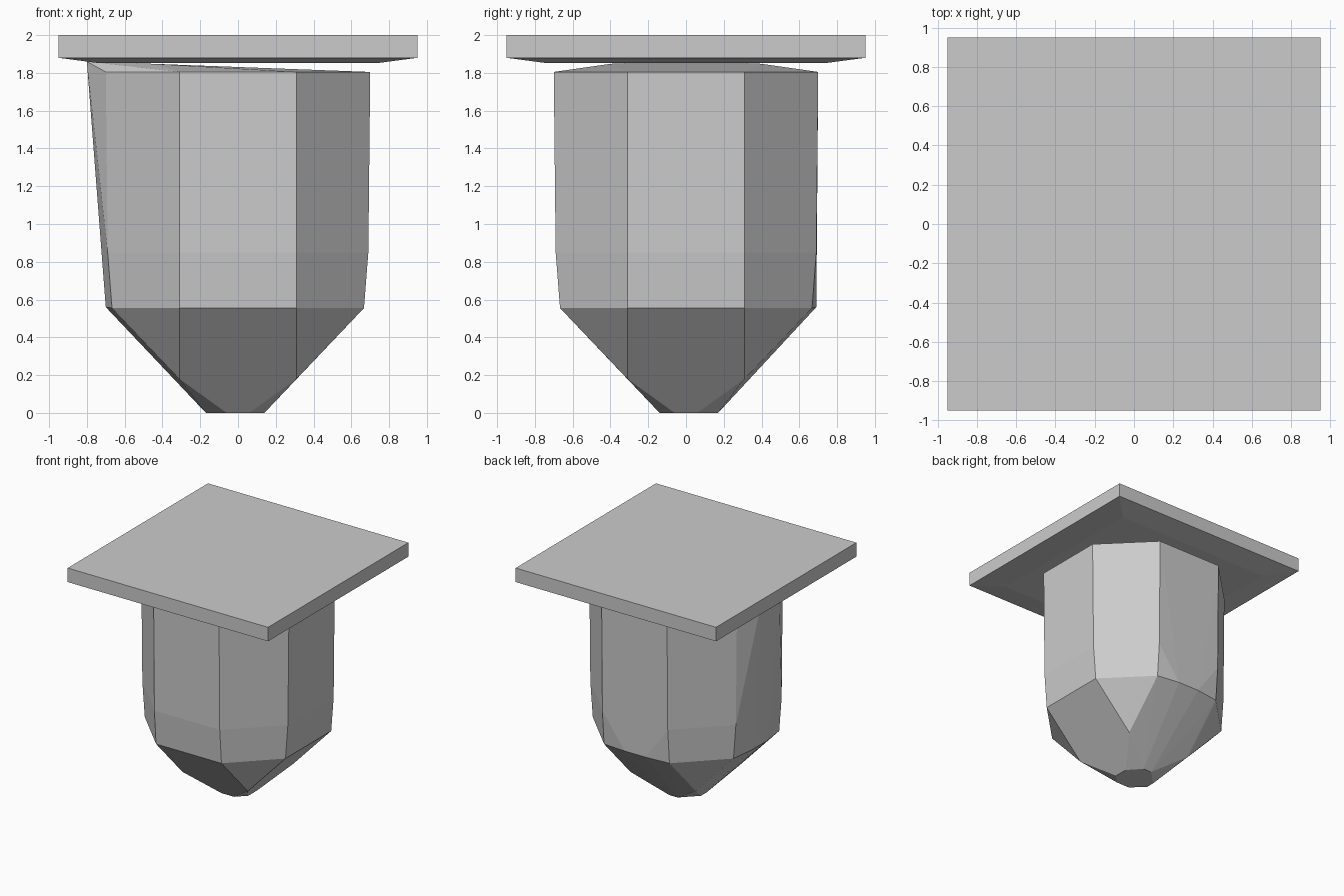
import bpy, bmesh

if "Cube" in bpy.data.objects:
    bpy.data.objects.remove(bpy.data.objects["Cube"])


def hull(name, points):
    """Flat-faced convex solid through the given points."""
    bm = bmesh.new()
    for p in points:
        bm.verts.new(p)
    bmesh.ops.remove_doubles(bm, verts=bm.verts[:], dist=1e-4)
    res = bmesh.ops.convex_hull(bm, input=bm.verts[:])
    loose = [v for v in bm.verts if not v.link_faces]
    bmesh.ops.delete(bm, geom=loose, context='VERTS')
    bmesh.ops.dissolve_limit(bm, angle_limit=0.01, verts=bm.verts[:], edges=bm.edges[:])
    bmesh.ops.recalc_face_normals(bm, faces=bm.faces[:])
    me = bpy.data.meshes.new(name)
    bm.to_mesh(me)
    bm.free()
    ob = bpy.data.objects.new(name, me)
    bpy.context.collection.objects.link(ob)
    return ob


def ring(a, b, z):
    """Octagon with flats at distance a and corners at +-b."""
    return [(sx * u, sy * v, z) for u, v in ((a, b), (b, a))
            for sx in (-1, 1) for sy in (-1, 1)]


def square(h, z):
    return ring(h, h, z)


# Square top slab with a shallow bevelled underside
hull("top_slab", square(0.95, 2.0) + square(0.95, 1.88) + square(0.74, 1.852))

# Eight-sided body tapering to a small blunt foot
body = ring(0.70, 0.31, 1.805) + ring(0.69, 0.31, 0.85) + ring(0.667, 0.31, 0.555)
body += square(0.31, 0.18)            # corner ridges of the tapered end
body += ring(0.14, 0.06, 0.0)
for s in (-1, 1):
    body += [(-0.80, 0.12 * s, 1.86), (-0.45, 0.40 * s, 1.848)]   # raised left rim
    body += [(-0.70, 0.10 * s, 0.56), (-0.17, 0.04 * s, 0.0)]     # left bulge
    body += [(0.10 * s, 0.69, 0.56), (0.04 * s, 0.17, 0.0)]       # back bulge
hull("tapered_body", body)
